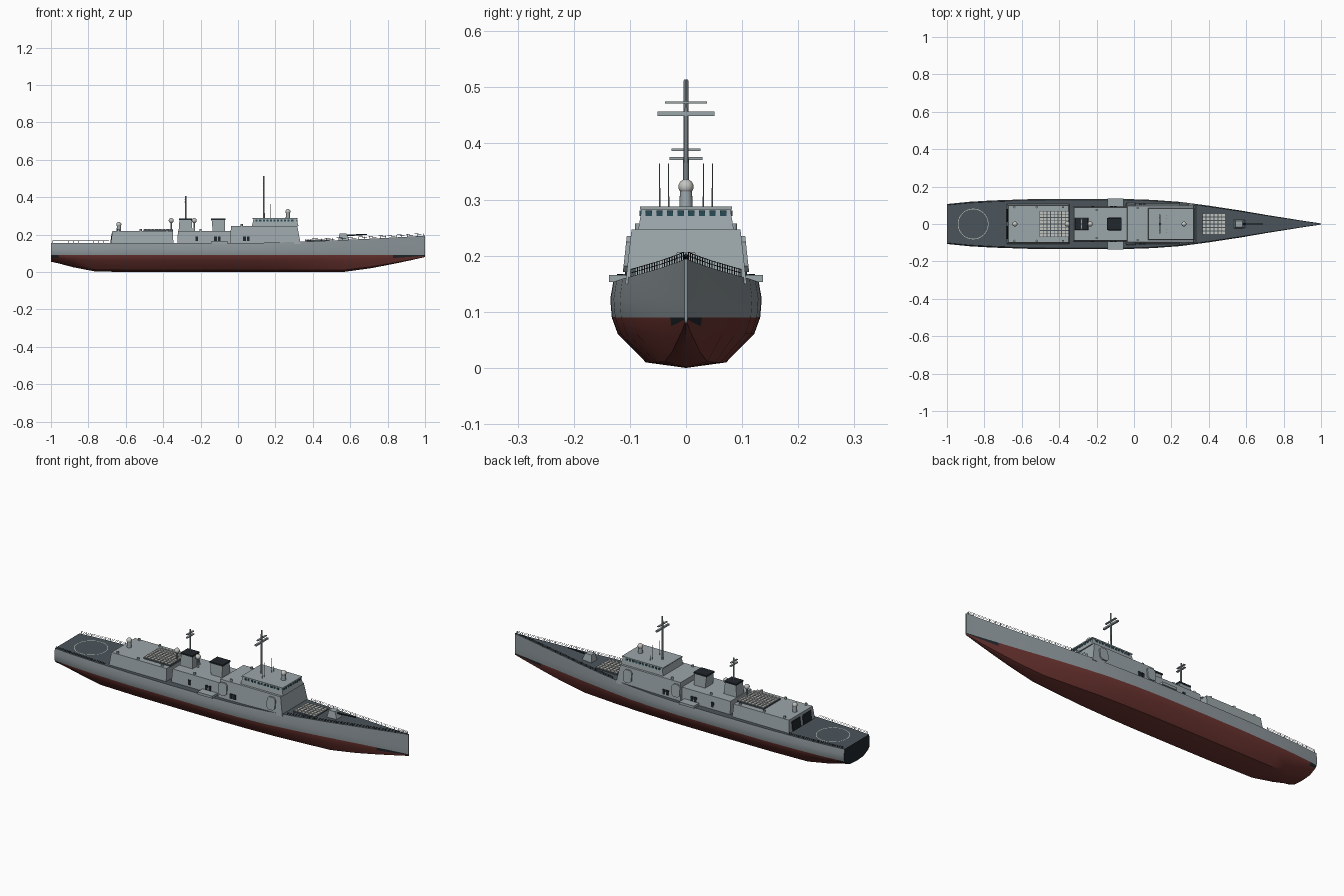
import bpy, bmesh, math
from mathutils import Matrix, Vector

if "Cube" in bpy.data.objects:
    bpy.data.objects.remove(bpy.data.objects["Cube"])


def material(name, rgb):
    m = bpy.data.materials.new(name)
    m.diffuse_color = (*rgb, 1)
    m.use_nodes = True
    m.node_tree.nodes["Principled BSDF"].inputs["Base Color"].default_value = m.diffuse_color
    return m


GREY = material("ship_grey", (0.33, 0.38, 0.40))
HULL = material("hull_grey", (0.27, 0.31, 0.33))
RED = material("bottom_red", (0.15, 0.035, 0.03))
DECK = material("deck_grey", (0.07, 0.09, 0.105))
DARK = material("dark", (0.015, 0.02, 0.025))
GLASS = material("glass", (0.02, 0.07, 0.09))
PALE = material("pale", (0.55, 0.56, 0.53))


def finish(name, bm, *mats, smooth=False):
    bmesh.ops.recalc_face_normals(bm, faces=bm.faces)
    me = bpy.data.meshes.new(name)
    bm.to_mesh(me)
    bm.free()
    ob = bpy.data.objects.new(name, me)
    bpy.context.collection.objects.link(ob)
    for m in mats:
        me.materials.append(m)
    if smooth:
        bpy.ops.object.select_all(action='DESELECT')
        ob.select_set(True)
        bpy.context.view_layer.objects.active = ob
        bpy.ops.object.shade_smooth_by_angle(angle=math.radians(35))
    return ob


def block(bm, x0, x1, y0, y1, z0, z1, aft=0, fwd=0, side=0):
    """Box whose top is drawn in at the aft end, forward end and sides."""
    lo = [(x0, y0), (x1, y0), (x1, y1), (x0, y1)]
    hi = [(x0 + aft, y0 + side), (x1 - fwd, y0 + side), (x1 - fwd, y1 - side), (x0 + aft, y1 - side)]
    a = [bm.verts.new((x, y, z0)) for x, y in lo]
    b = [bm.verts.new((x, y, z1)) for x, y in hi]
    bm.faces.new(a[::-1])
    bm.faces.new(b)
    for i in range(4):
        j = (i + 1) % 4
        bm.faces.new((a[i], a[j], b[j], b[i]))


def blocks(name, mat, *specs):
    bm = bmesh.new()
    for s in specs:
        block(bm, *s)
    return finish(name, bm, mat)


def rod(bm, p, q, r, r2=None, n=10):
    p, q = Vector(p), Vector(q)
    rot = (q - p).to_track_quat('Z', 'Y').to_matrix().to_4x4()
    bmesh.ops.create_cone(bm, cap_ends=True, segments=n, radius1=r, radius2=r if r2 is None else r2,
                          depth=(q - p).length, matrix=Matrix.Translation((p + q) / 2) @ rot)


# Hull lines: x, half beam, keel height
STATIONS = [(-1, .107, .055), (-.96, .111, .046), (-.88, .119, .025), (-.76, .126, .002), (-.55, .133, 0),
            (-.3, .135, 0), (-.05, .134, 0), (.1, .129, 0), (.25, .118, 0), (.4, .098, 0), (.57, .072, .001),
            (.71, .048, .02), (.83, .029, .043), (.93, .013, .064), (1, .003, .08)]


def beam(x):
    for (xa, ba, _), (xb, bb, _) in zip(STATIONS, STATIONS[1:]):
        if x <= xb:
            return ba + (bb - ba) * (x - xa) / (xb - xa)
    return .003


def deck_z(x):
    return .154 + .04 * max(x, 0) ** 1.5


# Hull lofted through the stations
bm = bmesh.new()
rings = []
for x, b, k in STATIONS:
    d = deck_z(x)
    half = [(.53, k + .11 * (.09 - k)), (.9, k + .67 * (.09 - k)), (.98, .09), (1, .123), (.96, d)]
    pts = [(-b * f, z) for f, z in half[::-1]] + [(0, k)] + [(b * f, z) for f, z in half]
    rings.append([bm.verts.new((x, y, z)) for y, z in pts])
n = len(rings[0])
for s, (a, b) in enumerate(zip(rings, rings[1:])):
    for i in range(n):
        j = (i + 1) % n
        f = bm.faces.new((a[i], a[j], b[j], b[i]))
        strip = i if i < 5 else 9 - i
        if i == n - 1:
            f.material_index = 2
        elif strip >= 2:
            ends = s == 0 or s >= len(STATIONS) - 3
            f.material_index = 3 if strip == 2 and ends else 1
bm.faces.new(rings[0]).material_index = 3
bm.faces.new(rings[-1])
finish("hull", bm, HULL, RED, DECK, DARK, smooth=True)

# Superstructure
blocks("hangar", GREY, (-.68, -.345, -.108, .108, .15, .219, .008, .004, .009))
blocks("midship_deckhouse", GREY, (-.325, -.035, -.095, .095, .15, .22, .004, 0, .008))
blocks("forward_deckhouse", GREY, (-.042, .335, -.108, .108, .15, .247, .006, .018, .011))
blocks("bridge", GREY, (.075, .323, -.085, .085, .247, .284, .008, .01, .006))
blocks("bridge_roof", GREY, (.078, .318, -.082, .082, .282, .288))
blocks("hangar_doors", DARK, *[(-.683, -.665, y - .035, y + .035, .156, .205, .007, 0, 0) for y in (-.045, .045)])
blocks("boat_platforms", GREY, *[(-.142, -.055, min(s * .09, s * .137), max(s * .09, s * .137), .153, .166)
                                 for s in (-1, 1)])

# Bridge windows, front and sides
wins = [(.3, .3175, -.0665 + i * .019 - .0055, -.0665 + i * .019 + .0055, .271, .281) for i in range(8)]
for s in (-1, 1):
    for i in range(11):
        x = .1 + i * .019
        wins.append((x - .0055, x + .0055, s * .076 - .0065, s * .076 + .0065, .271, .281))
blocks("bridge_windows", GLASS, *wins)

# Side doors and vents
blocks("side_doors", DARK, *[(x - .007, x + .007, s * y - .004, s * y + .004, .165, .19)
                             for s in (-1, 1)
                             for x, y in ((.035, .105), (.055, .105), (-.1, .0915), (-.12, .0915), (-.22, .0915))])

# Octagonal radar panels on the deckhouse sides
bm = bmesh.new()
for s in (-1, 1):
    for x in (-.015, .268):
        w, h, c = .024, .032, .011
        oct8 = [(-w, -h + c), (-w + c, -h), (w - c, -h), (w, -h + c), (w, h - c), (w - c, h), (-w + c, h), (-w, h - c)]
        face = bm.faces.new([bm.verts.new((x + u, s * (.109 - v * .11), .203 + v)) for u, v in oct8])
        ext = bmesh.ops.extrude_face_region(bm, geom=[face])['geom']
        bmesh.ops.translate(bm, vec=(0, -s * .008, 0), verts=[v for v in ext if isinstance(v, bmesh.types.BMVert)])
finish("radar_panels", bm, GREY)

# Funnels with dark caps
blocks("funnels", GREY, (-.318, -.243, -.033, .033, .215, .28, .005, .005, .005),
       (-.135, -.07, -.034, .034, .215, .28, -.006, .0, .004))
blocks("funnel_caps", DARK, (-.315, -.246, -.03, .03, .279, .287), (-.144, -.067, -.033, .033, .279, .287))

# Missile cell banks
def cell_bank(name, x0, x1, hw, z, nx, ny):
    blocks(name + "_base", DECK, (x0, x1, -hw, hw, z - .012, z))
    dx, dy = (x1 - x0) / nx, 2 * hw / ny
    blocks(name + "_hatches", PALE, *[(x0 + (i + .12) * dx, x0 + (i + .88) * dx, -hw + (j + .12) * dy,
                                       -hw + (j + .88) * dy, z - .001, z + .003)
                                      for i in range(nx) for j in range(ny)])


cell_bank("aft_cells", -.505, -.348, .07, .226, 8, 8)
cell_bank("forward_cells", .365, .49, .057, .171, 6, 6)

# Deck gun
blocks("gun_house", GREY, (.535, .597, -.024, .024, .165, .207, .008, .018, .008))
bm = bmesh.new()
rod(bm, (.575, 0, .195), (.69, 0, .201), .0045, .003)
finish("gun_barrel", bm, DARK, smooth=True)

# Masts, yards and whip aerials
bm = bmesh.new()
rod(bm, (.138, 0, .28), (.138, 0, .514), .0055, .004)
rod(bm, (-.28, 0, .28), (-.28, 0, .407), .0045, .0035)
for x, z, w, t in ((.138, .453, .051, .004), (.138, .473, .037, .002), (-.28, .373, .029, .0025), (-.28, .389, .026, .002)):
    block(bm, x - .005, x + .005, -w, w, z - t, z + t)
for y in (-.047, -.031, .031, .047):
    rod(bm, (.175, y, .285), (.175, y, .364), .0012, .001, 6)
finish("masts_and_aerials", bm, GREY)

# Sensor domes on pedestals
bm, bp = bmesh.new(), bmesh.new()
for x, z, base in ((.267, .323, .286), (-.637, .254, .217), (-.357, .275, .217), (-.234, .275, .218)):
    bmesh.ops.create_uvsphere(bm, u_segments=20, v_segments=12, radius=.0135, matrix=Matrix.Translation((x, 0, z)))
    if base > .2175 or x < -.5:
        r = .012 if x > .2 or x < -.5 else .005
        rod(bp, (x, 0, base), (x, 0, z - .008), r, r * .9, 16)
    else:
        rod(bp, (x, 0, base), (x, 0, z - .008), .005)
finish("sensor_domes", bm, PALE, smooth=True)
finish("dome_pedestals", bp, GREY, smooth=True)

# Small roof vents
bm = bmesh.new()
for s in (-1, 1):
    for x, y, z in ((-.64, .09, .218), (-.52, .09, .218), (-.38, .09, .218), (-.2, .075, .219), (.02, .085, .246)):
        rod(bm, (x, s * y, z), (x, s * y, z + .011), .006, n=12)
finish("roof_vents", bm, GREY, smooth=True)

# Landing circle on the aft deck
bm = bmesh.new()
N, R = 48, (.079, .082)
ring = [[bm.verts.new((-.86 + r * math.cos(2 * math.pi * i / N), r * math.sin(2 * math.pi * i / N), .1548))
         for i in range(N)] for r in R]
for i in range(N):
    j = (i + 1) % N
    bm.faces.new((ring[0][i], ring[1][i], ring[1][j], ring[0][j]))
finish("landing_circle", bm, PALE)

# Guard rails at bow and stern
bm = bmesh.new()
H = .014
for s in (-1, 1):
    for x0, x1, steps in ((-.99, -.69, 11), (.36, .99, 22)):
        pts = []
        for i in range(steps + 1):
            x = x0 + (x1 - x0) * i / steps
            pts.append(Vector((x, s * beam(x) * .95, deck_z(x) - .001)))
        for p in pts:
            rod(bm, p, p + Vector((0, 0, H)), .0009, n=5)
        for p, q in zip(pts, pts[1:]):
            for h in (H * .55, H):
                rod(bm, p + Vector((0, 0, h)), q + Vector((0, 0, h)), .0007, n=5)
finish("guard_rails", bm, DARK)
